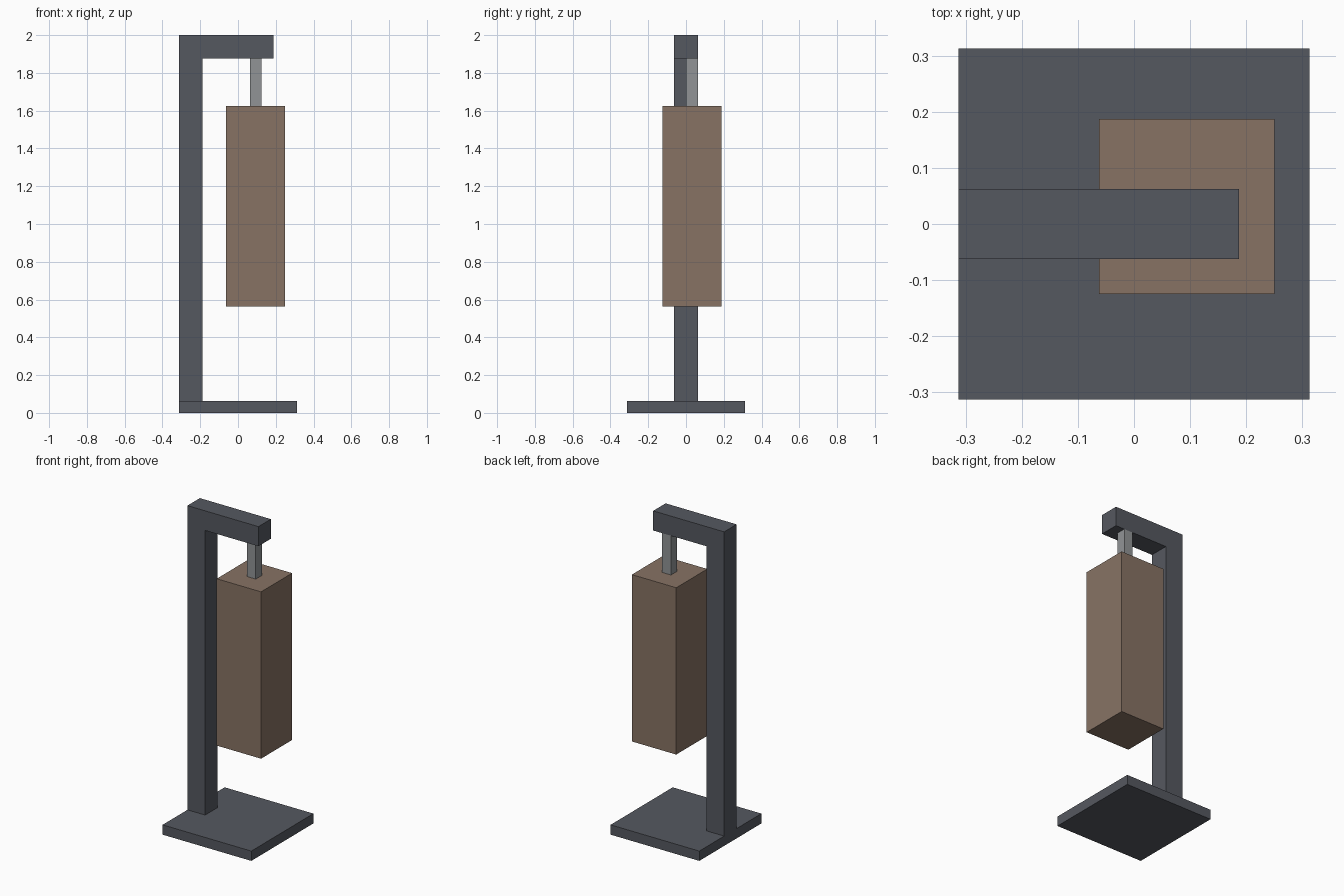
import bpy, bmesh

if "Cube" in bpy.data.objects:
    bpy.data.objects.remove(bpy.data.objects["Cube"])

U = 1 / 16  # model grid unit


def material(name, rgb):
    m = bpy.data.materials.new(name)
    m.diffuse_color = (*rgb, 1)
    m.use_nodes = True
    m.node_tree.nodes["Principled BSDF"].inputs["Base Color"].default_value = m.diffuse_color
    return m


def extrude_profile(name, profile, y0, y1, mat):
    """Extrude an x-z outline (in grid units) from y0 to y1."""
    bm = bmesh.new()
    face = bm.faces.new([bm.verts.new((x * U, y0 * U, z * U)) for x, z in profile])
    ext = bmesh.ops.extrude_face_region(bm, geom=[face])
    verts = [v for v in ext["geom"] if isinstance(v, bmesh.types.BMVert)]
    bmesh.ops.translate(bm, verts=verts, vec=(0, (y1 - y0) * U, 0))
    bmesh.ops.recalc_face_normals(bm, faces=bm.faces)
    mesh = bpy.data.meshes.new(name)
    bm.to_mesh(mesh)
    bm.free()
    mesh.materials.append(mat)
    obj = bpy.data.objects.new(name, mesh)
    bpy.context.collection.objects.link(obj)
    return obj


def box(name, x0, x1, y0, y1, z0, z1, mat):
    return extrude_profile(name, [(x0, z0), (x1, z0), (x1, z1), (x0, z1)], y0, y1, mat)


frame = material("dark_steel", (0.091, 0.098, 0.117))
leather = material("brown_leather", (0.242, 0.171, 0.127))
chain = material("light_metal", (0.283, 0.296, 0.305))

# Floor plate
box("base_plate", -5, 5, -5, 5, 0, 1, frame)
# Upright post with overhanging arm
extrude_profile("post_and_arm",
                [(-5, 1), (-3, 1), (-3, 30), (3, 30), (3, 32), (-5, 32)], -1, 1, frame)
# Hanger and bag
box("hanger", 1, 2, 0, 1, 26, 30, chain)
box("punching_bag", -1, 4, -2, 3, 9, 26, leather)
